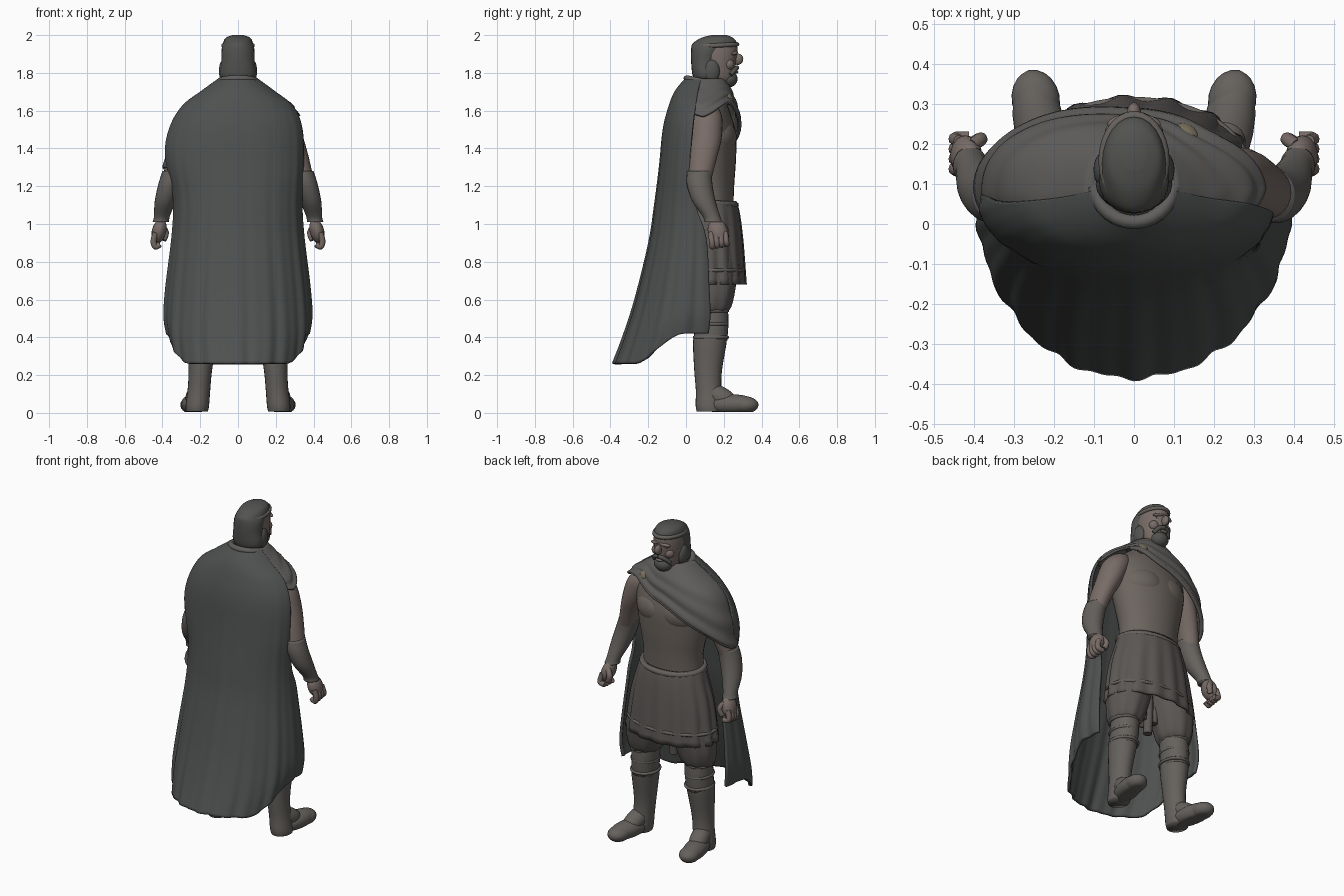
import bpy, bmesh
from math import sin, cos, pi, radians, exp, copysign
from mathutils import Vector, Euler

if "Cube" in bpy.data.objects:
    bpy.data.objects.remove(bpy.data.objects["Cube"])


def mat(name, c):
    m = bpy.data.materials.new(name)
    m.diffuse_color = (*c, 1)
    m.use_nodes = True
    m.node_tree.nodes["Principled BSDF"].inputs["Base Color"].default_value = m.diffuse_color
    return m


CAPE = mat("cape_cloth", (0.078, 0.082, 0.082))
MANTLE = mat("mantle_cloth", (0.115, 0.112, 0.107))
SKIN = mat("skin", (0.19, 0.15, 0.135))
TUNIC = mat("tunic_cloth", (0.15, 0.13, 0.115))
SKIRT = mat("skirt_cloth", (0.105, 0.095, 0.09))
LEATHER = mat("leather", (0.13, 0.12, 0.11))
HAIR = mat("hair", (0.085, 0.085, 0.08))
GOLD = mat("dull_gold", (0.2, 0.175, 0.11))


def finish(name, bm, m, thick=0):
    bmesh.ops.recalc_face_normals(bm, faces=bm.faces)
    me = bpy.data.meshes.new(name)
    bm.to_mesh(me)
    bm.free()
    for p in me.polygons:
        p.use_smooth = True
    me.materials.append(m)
    o = bpy.data.objects.new(name, me)
    bpy.context.collection.objects.link(o)
    if thick:
        s = o.modifiers.new("thickness", 'SOLIDIFY')
        s.thickness, s.offset = thick, 0
    return o


def spline(pts, k=5):
    # Catmull-Rom through tuples of any size
    out = []
    for i in range(len(pts) - 1):
        a, b, c, d = pts[max(i - 1, 0)], pts[i], pts[i + 1], pts[min(i + 2, len(pts) - 1)]
        for j in range(k):
            t = j / k
            out.append(tuple(0.5 * (2 * q + (r - p) * t + (2 * p - 5 * q + 4 * r - s) * t * t
                                    + (3 * q - p - 3 * r + s) * t ** 3) for p, q, r, s in zip(a, b, c, d)))
    return out + [tuple(pts[-1])]


def skin_grid(name, rows, m, closed=True, caps=False, thick=0):
    bm = bmesh.new()
    vs = [[bm.verts.new(p) for p in r] for r in rows]
    n = len(vs[0])
    for a, b in zip(vs, vs[1:]):
        for i in range(n if closed else n - 1):
            j = (i + 1) % n
            bm.faces.new((a[i], a[j], b[j], b[i]))
    if caps:
        bm.faces.new(vs[0])
        bm.faces.new(vs[-1])
    return finish(name, bm, m, thick)


def loft(name, rings, m, n=24, pleats=0, amp=0, caps=True, thick=0):
    # rings: (cx, cy, z, rx, ry); pleats deepen toward the last ring
    rows, rs = [], spline(rings)
    for i, (cx, cy, z, rx, ry) in enumerate(rs):
        row = []
        for k in range(n):
            t = 2 * pi * k / n
            f = 1 + amp * cos(pleats * t) * i / (len(rs) - 1)
            row.append((cx + rx * f * cos(t), cy + ry * f * sin(t), z))
        rows.append(row)
    return skin_grid(name, rows, m, caps=caps, thick=thick)


def blob(name, loc, size, m, rot=(0, 0, 0), floor=None):
    bm = bmesh.new()
    bmesh.ops.create_uvsphere(bm, u_segments=20, v_segments=14, radius=1)
    e = Euler([radians(a) for a in rot]).to_matrix()
    for v in bm.verts:
        v.co = e @ Vector(a * b for a, b in zip(v.co, size)) + Vector(loc)
        if floor is not None:
            v.co.z = max(v.co.z, floor)
    return finish(name, bm, m)


def cord(name, pts, r, m, cyclic=False):
    c = bpy.data.curves.new(name, 'CURVE')
    c.dimensions, c.bevel_depth, c.bevel_resolution, c.use_fill_caps = '3D', r, 3, True
    s = c.splines.new('POLY')
    q = pts if cyclic else spline(pts, 4)
    s.points.add(len(q) - 1)
    for p, v in zip(s.points, q):
        p.co = (*v, 1)
    s.use_cyclic_u = cyclic
    s.use_smooth = True
    c.materials.append(m)
    bpy.context.collection.objects.link(bpy.data.objects.new(name, c))


def ellipse(cx, cy, z, rx, ry, n=28, tilt=0):
    return [(cx + rx * cos(2 * pi * k / n), cy + ry * sin(2 * pi * k / n), z + tilt * sin(2 * pi * k / n)) for k in range(n)]


# Torso, belt and pleated skirt
loft("torso", [(0, .12, 1.06, .19, .13), (0, .125, 1.2, .19, .13), (0, .12, 1.35, .22, .145), (0, .11, 1.48, .245, .155),
               (0, .10, 1.6, .24, .13), (0, .10, 1.68, .15, .1), (0, .11, 1.74, .07, .075)], TUNIC, 32)
for s in (-1, 1):
    blob("chest_muscle", (s * .095, .185, 1.46), (.125, .078, .095), TUNIC, (0, 0, -s * 18))
loft("skirt", [(0, .125, 1.12, .195, .135), (0, .13, 1.05, .215, .148), (0, .13, .9, .255, .165), (0, .135, .68, .285, .175)],
     SKIRT, 96, 15, .035, caps=False, thick=.015)
cord("belt", ellipse(0, .125, 1.11, .192, .137, tilt=-.01), .018, LEATHER, True)
cord("belt_lower_cord", ellipse(0, .125, 1.085, .2, .14, tilt=-.01), .012, LEATHER, True)
cord("skirt_border", ellipse(0, .134, .755, .282, .173, 60), .01, LEATHER, True)
for x, zb in ((-.05, .62), (.0, .54), (.05, .62)):
    cord("hanging_cloth", [(x, .1, .9), (x, .13, .75), (x * .8, .12, zb)], .026, SKIRT)

# Neck, face and hair
loft("neck", [(0, .11, 1.66, .085, .085), (0, .125, 1.75, .068, .07), (0, .14, 1.84, .065, .07)], SKIN)
loft("head", [(0, .2, 1.735, .03, .035), (0, .18, 1.77, .066, .075), (0, .165, 1.84, .08, .098),
              (0, .16, 1.91, .081, .112), (0, .165, 1.965, .068, .098), (0, .17, 1.99, .03, .045)], SKIN)
loft("hair", [(0, .1, 1.75, .07, .05), (0, .1, 1.79, .095, .066), (0, .1, 1.86, .088, .073), (0, .115, 1.92, .087, .088),
              (0, .15, 1.955, .08, .115), (0, .165, 1.985, .066, .085), (0, .175, 2.0, .03, .04)], HAIR)
cord("headband", ellipse(0, .157, 1.945, .077, .113, tilt=.006), .012, LEATHER, True)
blob("nose", (0, .275, 1.872), (.018, .028, .03), SKIN, (-20, 0, 0))
blob("beard", (0, .225, 1.768), (.055, .048, .045), HAIR)
blob("lip", (0, .265, 1.805), (.025, .012, .009), SKIN)
for s in (-1, 1):
    blob("side_hair", (s * .076, .135, 1.81), (.025, .044, .06), HAIR)
    blob("brow", (s * .035, .258, 1.905), (.034, .014, .01), SKIN, (0, s * 10, -s * 20))
    blob("eye", (s * .033, .25, 1.885), (.013, .01, .008), TUNIC)
    blob("cheek", (s * .043, .228, 1.845), (.03, .028, .03), SKIN)
    cord("moustache", [(0, .27, 1.828), (s * .03, .262, 1.82), (s * .055, .235, 1.79)], .012, HAIR)

for s in (-1, 1):
    # Arms, bracers and curled hands
    loft("upper_arm", [(s * .2, .11, 1.62, .06, .06), (s * .23, .11, 1.56, .082, .082), (s * .275, .105, 1.45, .073, .083),
                       (s * .318, .088, 1.34, .06, .073), (s * .348, .075, 1.24, .052, .06)], SKIN)
    loft("bracer", [(s * .34, .072, 1.28, .06, .066), (s * .36, .072, 1.21, .062, .068), (s * .385, .095, 1.12, .056, .062),
                    (s * .403, .135, 1.04, .042, .046), (s * .408, .145, 1.01, .044, .048)], LEATHER)
    blob("palm", (s * .418, .168, .962), (.038, .052, .068), SKIN, (15, -s * 15, 0))
    for k in range(4):
        y = .132 + k * .025
        cord("finger", [(s * .435, y, .955), (s * .447, y + .005, .91), (s * .437, y + .008, .88 + k * .005),
                        (s * .412, y + .008, .893)], .016, SKIN)
    cord("thumb", [(s * .405, .195, .99), (s * .382, .212, .955), (s * .395, .205, .915)], .017, SKIN)

    # Trousers, legs and boots
    loft("trouser_leg", [(s * .12, .13, .95, .11, .13), (s * .15, .135, .75, .125, .135), (s * .17, .14, .64, .118, .118),
                         (s * .18, .135, .56, .098, .102), (s * .185, .13, .53, .075, .08)], SKIRT, 48, 9, .04)
    loft("lower_leg", [(s * .18, .135, .58, .08, .085), (s * .185, .135, .48, .078, .09), (s * .19, .13, .38, .075, .088)], LEATHER)
    loft("boot_shaft", [(s * .19, .13, .41, .08, .088), (s * .193, .125, .36, .076, .088), (s * .2, .117, .22, .062, .073),
                        (s * .207, .12, .12, .06, .068), (s * .215, .125, .04, .062, .074), (s * .217, .125, .008, .058, .068)], LEATHER)
    blob("boot_foot", (s * .234, .235, .045), (.064, .152, .054), LEATHER, (0, 0, -s * 11), .005)
    blob("boot_toe", (s * .245, .31, .042), (.06, .075, .046), LEATHER, (0, 0, -s * 11), .005)
    blob("boot_instep", (s * .222, .18, .085), (.055, .11, .055), LEATHER, (-28, 0, -s * 11), .005)
    for z, r in ((.4, .082), (.47, .08), (.54, .082)):
        cord("leg_band", ellipse(s * .187, .132, z, r - .005, r + .005), .009, LEATHER, True)

# Long cape: levels of (z, half width, back y, centre y, half angle in degrees)
levels = spline([(1.765, .1, .0, .1, 80), (1.7, .19, -.052, .09, 80), (1.62, .29, -.085, .08, 80), (1.5, .338, -.115, .06, 82),
                 (1.3, .342, -.135, .04, 84), (1.1, .332, -.16, .04, 92), (.9, .342, -.19, .04, 106), (.6, .372, -.262, .03, 108),
                 (.4, .382, -.325, .02, 108), (.26, .368, -.378, .01, 106)], 6)
rows = []
for z, w, b, yc, ang in levels:
    d = (1.765 - z) / 1.5
    side = exp(-((z - 1.38) / .16) ** 2)   # fuller where it hangs over the covered arm
    row = []
    for k in range(121):
        u = k / 60 - 1
        t = radians(ang + (16 * side if u < 0 else 0)) * u
        f = 1 + d * (.011 * cos(t * 17) + .008 * sin(t * 29 + 1))
        e = min(max((abs(t) - .75) / .8, 0), 1)
        x = (w + .035 * side * max(0, -sin(t))) * f * sin(t)
        row.append((x, yc - (yc - b) * f * cos(t), z + .16 * d ** 3 * e * e * (3 - 2 * e)))
    rows.append(row)
skin_grid("long_cape", rows, CAPE, closed=False, thick=.016)

# Shoulder mantle: hem height by direction, surface profile by height; its back tucks under the cape
hem = spline([(0, 1.57), (50, 1.645), (90, 1.56), (130, 1.43), (180, 1.30), (220, 1.36), (265, 1.62), (320, 1.6), (360, 1.57)], 12)
prof = spline([(1.765, .095, .2, .005), (1.70, .18, .235, -.03), (1.62, .285, .262, -.06), (1.5, .345, .285, -.085),
               (1.4, .37, .28, -.1), (1.3, .385, .255, -.11)], 8)


def mantle_point(deg, z, swell=0):
    _, w, f, b = min(prof, key=lambda p: abs(p[0] - z))
    for p, q in zip(prof, prof[1:]):
        if q[0] <= z <= p[0]:
            t = (p[0] - z) / (p[0] - q[0])
            _, w, f, b = (m + (n - m) * t for m, n in zip(p, q))
    c, s = cos(radians(deg)), sin(radians(deg))
    r = (f - .09) if s > 0 else (.09 - b)
    square = .85 if s > 0 else 1
    return ((w + swell) * copysign(abs(c) ** square, c), .09 + (r + swell) * copysign(abs(s) ** square, s), z)


rows = []
for i in range(25):
    s = i / 24
    rows.append([mantle_point(a, 1.765 - s * (1.765 - h), .006 * s * sin(s * 20 + 2 * sin(radians(a))) + .004) for a, h in hem[:-1]])
skin_grid("shoulder_mantle", rows, MANTLE, thick=.014)
cord("mantle_hem", [mantle_point(a, h, .004) for a, h in hem[10:50]], .011, MANTLE)
cord("collar_roll", ellipse(0, .105, 1.75, .1, .1, tilt=-.02), .018, MANTLE, True)
blob("brooch", (.13, .225, 1.66), (.035, .022, .035), GOLD, (25, 0, -25))
